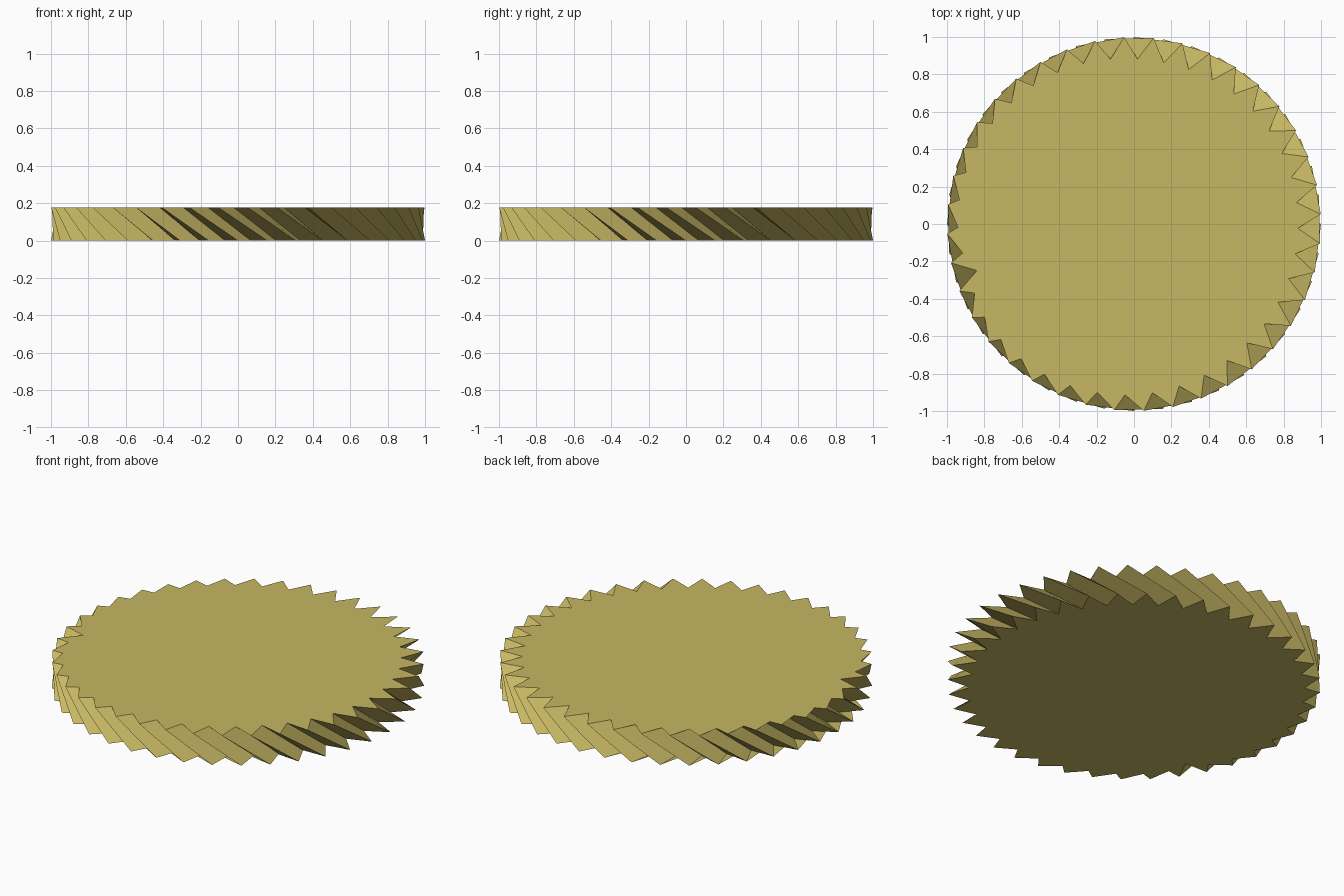
import bpy, bmesh, math

if "Cube" in bpy.data.objects:
    bpy.data.objects.remove(bpy.data.objects["Cube"])

TEETH = 40
TIP_R, ROOT_R = 1.0, 0.876
HEIGHT = 0.177
TWIST = math.radians(-15)      # top outline is turned clockwise against the bottom
FAN = 47                       # root vertex from which the flat caps are fanned

mat = bpy.data.materials.new("old brass")
mat.diffuse_color = (0.57, 0.475, 0.125, 1)
mat.use_nodes = True
mat.node_tree.nodes["Principled BSDF"].inputs["Base Color"].default_value = mat.diffuse_color

bm = bmesh.new()


def star_ring(z, turn):
    """Zigzag outline of alternating tooth tips and roots."""
    ring = []
    for i in range(TEETH * 2):
        r = ROOT_R if i % 2 else TIP_R
        a = turn + math.pi * i / TEETH
        ring.append(bm.verts.new((r * math.cos(a), r * math.sin(a), z)))
    return ring


bottom = star_ring(0, 0)
top = star_ring(HEIGHT, TWIST)
n = len(top)

# slanted tooth flanks
for i in range(n):
    j = (i + 1) % n
    bm.faces.new((bottom[i], bottom[j], top[j], top[i]))

# top and bottom caps, fanned from one root
for k in range(1, n - 1):
    a, b = (FAN + k) % n, (FAN + k + 1) % n
    bm.faces.new((top[FAN], top[a], top[b]))
    bm.faces.new((bottom[FAN], bottom[b], bottom[a]))

# keep cap faces pointing straight up or down
bm.normal_update()
for f in bm.faces:
    if len(f.verts) == 3:
        up = f.verts[0].co.z > HEIGHT / 2
        if (f.normal.z > 0) != up:
            f.normal_flip()

mesh = bpy.data.meshes.new("helical_gear_disc")
bm.to_mesh(mesh)
bm.free()
mesh.materials.append(mat)
disc = bpy.data.objects.new("helical_gear_disc", mesh)
bpy.context.collection.objects.link(disc)
